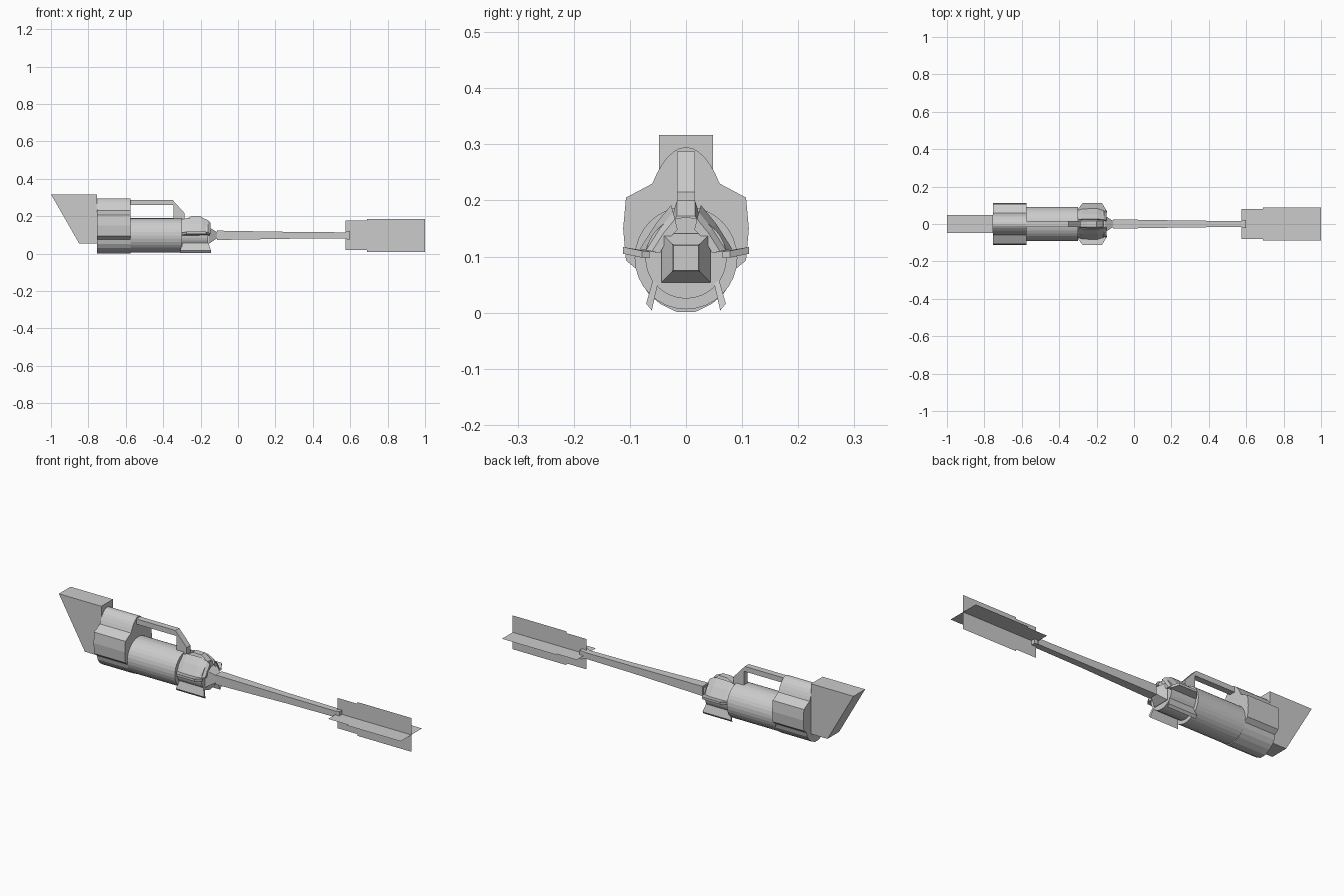
import bpy
import bmesh
import math

cube = bpy.data.objects.get("Cube")
if cube:
    bpy.data.objects.remove(cube, do_unlink=True)

GREY = (0.6, 0.6, 0.6, 1)
mat = bpy.data.materials.new("plain grey")
mat.use_nodes = True
mat.diffuse_color = GREY
bsdf = next(n for n in mat.node_tree.nodes if n.type == 'BSDF_PRINCIPLED')
bsdf.inputs["Base Color"].default_value = GREY

ZC = 0.0975  # height of the long axis


def finish(name, bm):
    bmesh.ops.recalc_face_normals(bm, faces=bm.faces)
    me = bpy.data.meshes.new(name)
    bm.to_mesh(me)
    bm.free()
    me.materials.append(mat)
    ob = bpy.data.objects.new(name, me)
    bpy.context.collection.objects.link(ob)
    return ob


def loft(name, rings):
    """Skin a list of equal-length point rings and cap both ends."""
    bm = bmesh.new()
    vs = [[bm.verts.new(p) for p in r] for r in rings]
    n = len(vs[0])
    for a, b in zip(vs, vs[1:]):
        for i in range(n):
            j = (i + 1) % n
            bm.faces.new((a[i], a[j], b[j], b[i]))
    bm.faces.new(vs[0])
    bm.faces.new(vs[-1])
    return finish(name, bm)


def along_x(name, section, x0, x1):
    return loft(name, [[(x, y, z) for y, z in section] for x in (x0, x1)])


def side_plate(name, outline, half):
    return loft(name, [[(x, y, z) for x, z in outline] for y in (-half, half)])


def circle(r, n=32):
    return [(r * math.sin(2 * math.pi * i / n), ZC + r * math.cos(2 * math.pi * i / n))
            for i in range(n)]


def square(x, h):
    return [(x, y * h, ZC + z * h) for y, z in ((-1, -1), (1, -1), (1, 1), (-1, 1))]


# Rear wedge block
side_plate("rear_wedge", [(-1, 0.317), (-0.755, 0.317), (-0.755, 0.055), (-0.85, 0.055)], 0.048)

# Rear housing: domed top, angular shoulders, rounded belly
half = [(0.012, 0.293), (0.022, 0.287), (0.034, 0.276), (0.043, 0.264), (0.052, 0.248),
        (0.06, 0.23), (0.107, 0.205), (0.112, 0.15), (0.107, 0.093), (0.085, 0.075),
        (0.079, 0.052), (0.065, 0.031), (0.045, 0.015), (0.016, 0.001)]
section = [(0, 0.295)] + half + [(-y, z) for y, z in reversed(half)]
along_x("rear_housing", section, -0.755, -0.575)

# Main barrel and collar hub
along_x("main_barrel", circle(0.0915), -0.576, -0.3)
along_x("collar_hub", circle(0.0725), -0.301, -0.16)

# Carry handle
side_plate("carry_handle", [(-0.576, 0.287), (-0.35, 0.287), (-0.285, 0.215), (-0.285, 0.16),
                            (-0.345, 0.16), (-0.345, 0.26), (-0.576, 0.26)], 0.016)

# Collar top ridge
ridge = []
for x, k in ((-0.295, 0.172), (-0.25, 0.2), (-0.2, 0.2), (-0.165, 0.172)):
    ridge.append([(x, -0.03, 0.155), (x, 0.03, 0.155), (x, 0.016, k), (x, -0.016, k)])
loft("collar_ridge", ridge)

# Collar flaps and fins, mirrored on both sides
flap = [(0.026, 0.19), (0.053, 0.157), (0.081, 0.113), (0.062, 0.109), (0.045, 0.14), (0.02, 0.165)]
for s, side in ((1, "left"), (-1, "right")):
    rings = [[(x, s * y * k, ZC + (z - ZC) * k) for y, z in flap]
             for x, k in ((-0.3, 0.9), (-0.275, 1), (-0.195, 1.02), (-0.16, 0.88), (-0.148, 0.75))]
    loft(f"upper_flap_{side}", rings)

    fin = [(-0.3, 0.065, 0.103), (-0.3, 0.078, 0.104), (-0.275, 0.112, 0.111),
           (-0.172, 0.112, 0.111), (-0.15, 0.078, 0.104), (-0.155, 0.065, 0.103)]
    loft(f"side_fin_{side}", [[(x, s * y, z + d) for x, y, z in fin] for d in (-0.006, 0.006)])

    loft(f"lower_fin_{side}", [
        [(x0, s * y0, z0), (x0, s * y1, z1), (x1, s * y1, z1), (x1, s * y0, z0)]
        for x0, x1, y0, z0, y1, z1 in (
            (-0.295, -0.158, 0.059, 0.058, 0.050, 0.052),
            (-0.31, -0.145, 0.071, 0.016, 0.061, 0.004))])

# Tapered nose and long square rod
loft("nose_taper", [square(-0.165, 0.044), square(-0.155, 0.044), square(-0.108, 0.014)])
loft("long_rod", [square(-0.112, 0.025), square(0.3, 0.018), square(0.57, 0.016),
                  square(0.585, 0.022), square(0.6, 0.022)])

# Crossed paper-thin vanes with a stepped outline
vane = [(0.575, -0.079), (0.69, -0.079), (0.69, -0.088), (1, -0.088),
        (1, 0.088), (0.69, 0.088), (0.69, 0.079), (0.575, 0.079)]
for name, place in (("vertical_vane", lambda x, w: (x, 0, ZC + w)),
                    ("horizontal_vane", lambda x, w: (x, w, ZC))):
    bm = bmesh.new()
    bm.faces.new([bm.verts.new(place(x, w)) for x, w in vane])
    finish(name, bm)
